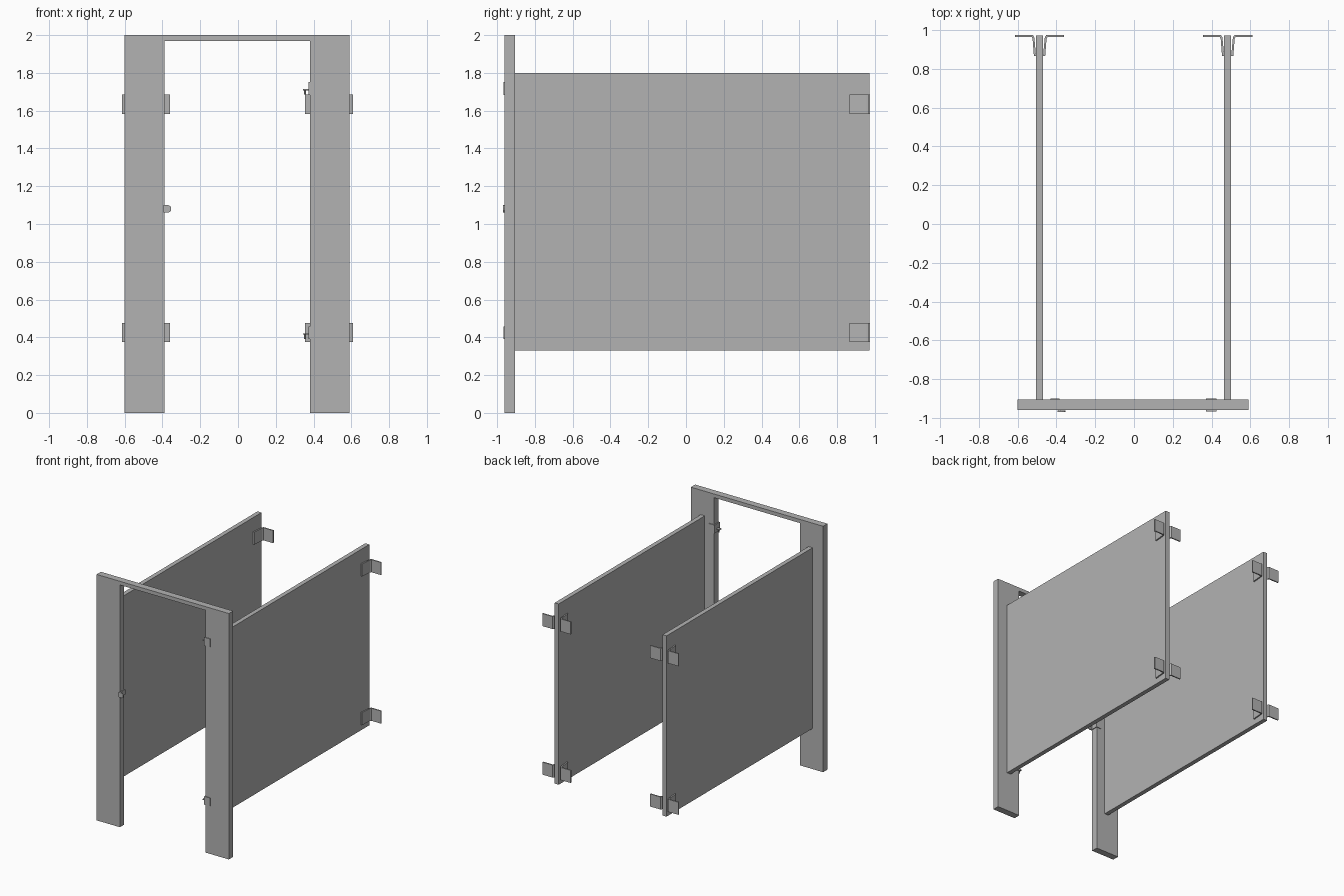
import bpy
import bmesh
from math import radians

old = bpy.data.objects.get("Cube")
if old:
    bpy.data.objects.remove(old, do_unlink=True)

grey = bpy.data.materials.new("partition grey")
grey.use_nodes = True
colour = (0.45, 0.45, 0.45, 1)
grey.diffuse_color = colour
grey.node_tree.nodes["Principled BSDF"].inputs["Base Color"].default_value = colour


def prism(name, outline, low, high, axis="z"):
    """Extrude an outline: (x, y) along z, or (x, z) along y."""
    bm = bmesh.new()
    place = (lambda a, b, h: (a, b, h)) if axis == "z" else (lambda a, b, h: (a, h, b))
    face = bm.faces.new([bm.verts.new(place(a, b, low)) for a, b in outline])
    top = bmesh.ops.extrude_face_region(bm, geom=[face])["geom"]
    shift = place(0, 0, high - low)
    bmesh.ops.translate(bm, vec=shift, verts=[v for v in top if isinstance(v, bmesh.types.BMVert)])
    bmesh.ops.recalc_face_normals(bm, faces=bm.faces)
    mesh = bpy.data.meshes.new(name)
    bm.to_mesh(mesh)
    bm.free()
    mesh.materials.append(grey)
    obj = bpy.data.objects.new(name, mesh)
    bpy.context.collection.objects.link(obj)
    return obj


def box(name, x0, x1, y0, y1, z0, z1):
    return prism(name, [(x0, y0), (x1, y0), (x1, y1), (x0, y1)], z0, z1)


def cylinder(name, x, y, z, radius, depth, along_x=False):
    bpy.ops.mesh.primitive_cylinder_add(vertices=16, radius=radius, depth=depth, location=(x, y, z),
                                        rotation=(0, radians(90) if along_x else 0, 0))
    obj = bpy.context.object
    obj.name = name
    obj.data.materials.append(grey)
    bpy.ops.object.shade_smooth_by_angle()


# Front frame: two posts joined by a thin header, as one arch
FRONT, BACK = -0.96, -0.905
prism("front_frame", [(-0.6, 0), (-0.39, 0), (-0.39, 1.97), (0.38, 1.97),
                      (0.38, 0), (0.59, 0), (0.59, 2), (-0.6, 2)], FRONT, BACK, "y")

# Side panels with pairs of bent wall brackets at the back
for side, cx in (("right", -0.487), ("left", 0.483)):
    box(side + "_panel", cx - 0.018, cx + 0.018, BACK, 0.972, 0.33, 1.8)
    for level, z in (("lower", 0.375), ("upper", 1.583)):
        for place, s in (("minus", -1), ("plus", 1)):
            bend = [(0.018, 0.865), (0.029, 0.865), (0.036, 0.955), (0.041, 0.965),
                    (0.127, 0.965), (0.127, 0.975), (0.035, 0.975), (0.027, 0.962)]
            prism(f"{side}_{level}_bracket_{place}",
                  [(cx + s * x, y) for x, y in bend], z, z + 0.102)

# Hinge clips wrapping the inner edge of the left post
for level, z in (("lower", 0.39), ("upper", 1.684)):
    prism(level + "_hinge_clip",
          [(0.425, FRONT - 0.006), (0.372, FRONT - 0.006), (0.372, BACK + 0.006),
           (0.425, BACK + 0.006), (0.425, BACK), (0.38, BACK), (0.38, FRONT), (0.425, FRONT)],
          z, z + 0.067)
    box(level + "_hinge_arm", 0.343, 0.373, -0.945, -0.92, z + 0.024, z + 0.031)
    cylinder(level + "_hinge_pin", 0.355, -0.932, z + 0.016, 0.005, 0.03)

# Latch keeper on the inner edge of the right post
box("keeper_edge_plate", -0.39, -0.384, FRONT, BACK + 0.004, 1.06, 1.1)
box("keeper_back_plate", -0.43, -0.384, BACK, BACK + 0.005, 1.06, 1.1)
prism("keeper_tab", [(-0.395, 1.06), (-0.37, 1.06), (-0.36, 1.064), (-0.354, 1.073),
                     (-0.354, 1.087), (-0.36, 1.096), (-0.37, 1.1), (-0.395, 1.1)],
      FRONT - 0.009, FRONT - 0.002, "y")
box("keeper_neck", -0.39, -0.378, FRONT - 0.006, FRONT + 0.004, 1.06, 1.1)
